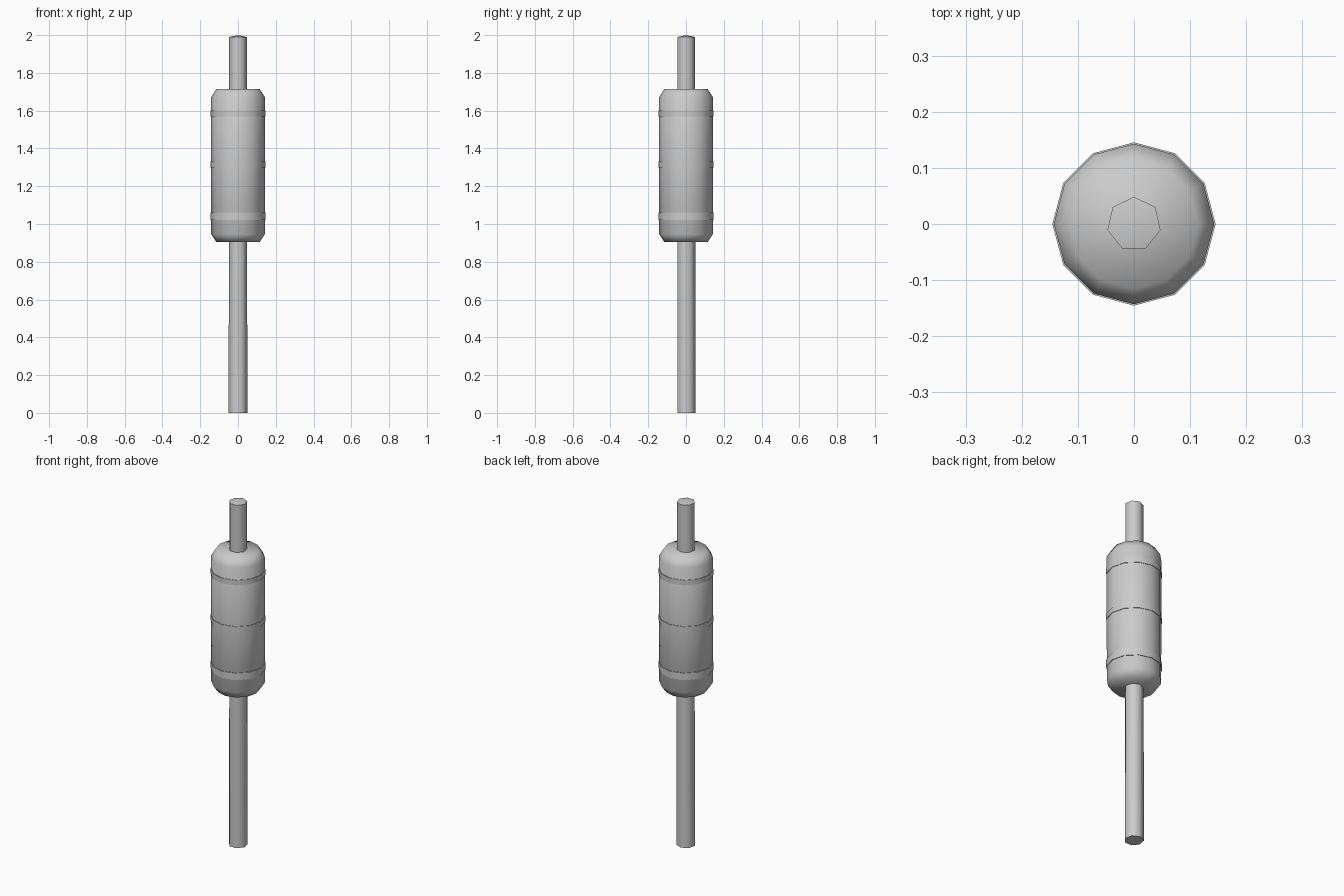
import bpy, bmesh, math

if "Cube" in bpy.data.objects:
    bpy.data.objects.remove(bpy.data.objects["Cube"])


def lathe(name, profile, sides, cap_start=True, cap_end=True, angle=60):
    """Spin (radius, z) points around z; radius 0 makes a single tip vertex."""
    bm = bmesh.new()
    rings = []
    for r, z in profile:
        if r == 0:
            rings.append([bm.verts.new((0, 0, z))] * sides)
            continue
        rings.append([bm.verts.new((r * math.cos(math.pi / 2 + math.tau * i / sides),
                                    r * math.sin(math.pi / 2 + math.tau * i / sides), z))
                      for i in range(sides)])
    for (ra, a), (rb, b) in zip(zip(profile, rings), zip(profile[1:], rings[1:])):
        for i in range(sides):
            j = (i + 1) % sides
            if rb[0] == 0:
                bm.faces.new((a[i], a[j], b[0]))
            else:
                bm.faces.new((a[i], a[j], b[j], b[i]))
    if cap_start:
        bm.faces.new(rings[0][::-1])
    if cap_end and profile[-1][0] > 0:
        bm.faces.new(rings[-1])
    bmesh.ops.recalc_face_normals(bm, faces=bm.faces)
    mesh = bpy.data.meshes.new(name)
    bm.to_mesh(mesh)
    bm.free()
    ob = bpy.data.objects.new(name, mesh)
    bpy.context.collection.objects.link(ob)
    bpy.context.view_layer.objects.active = ob
    ob.select_set(True)
    bpy.ops.object.shade_smooth_by_angle(angle=math.radians(angle))
    ob.select_set(False)
    return ob


# Seven-sided rod with a shallow pointed top
lathe("rod", [(0.051, 0), (0.0495, 0.91), (0.0485, 1.715), (0.0485, 1.99), (0, 2.0)], 7, angle=75)

# Twelve-sided sleeve with chamfered ends
lathe("sleeve", [(0.115, 0.905), (0.142, 0.945), (0.143, 1.67), (0.115, 1.715)], 12, angle=75)

# Thin bands around the sleeve
for name, low, high in (("lower_band", 1.02, 1.06),
                        ("middle_band", 1.30, 1.33),
                        ("upper_band", 1.57, 1.60)):
    lathe(name, [(0.1455, low), (0.1455, high)], 12, angle=40)
